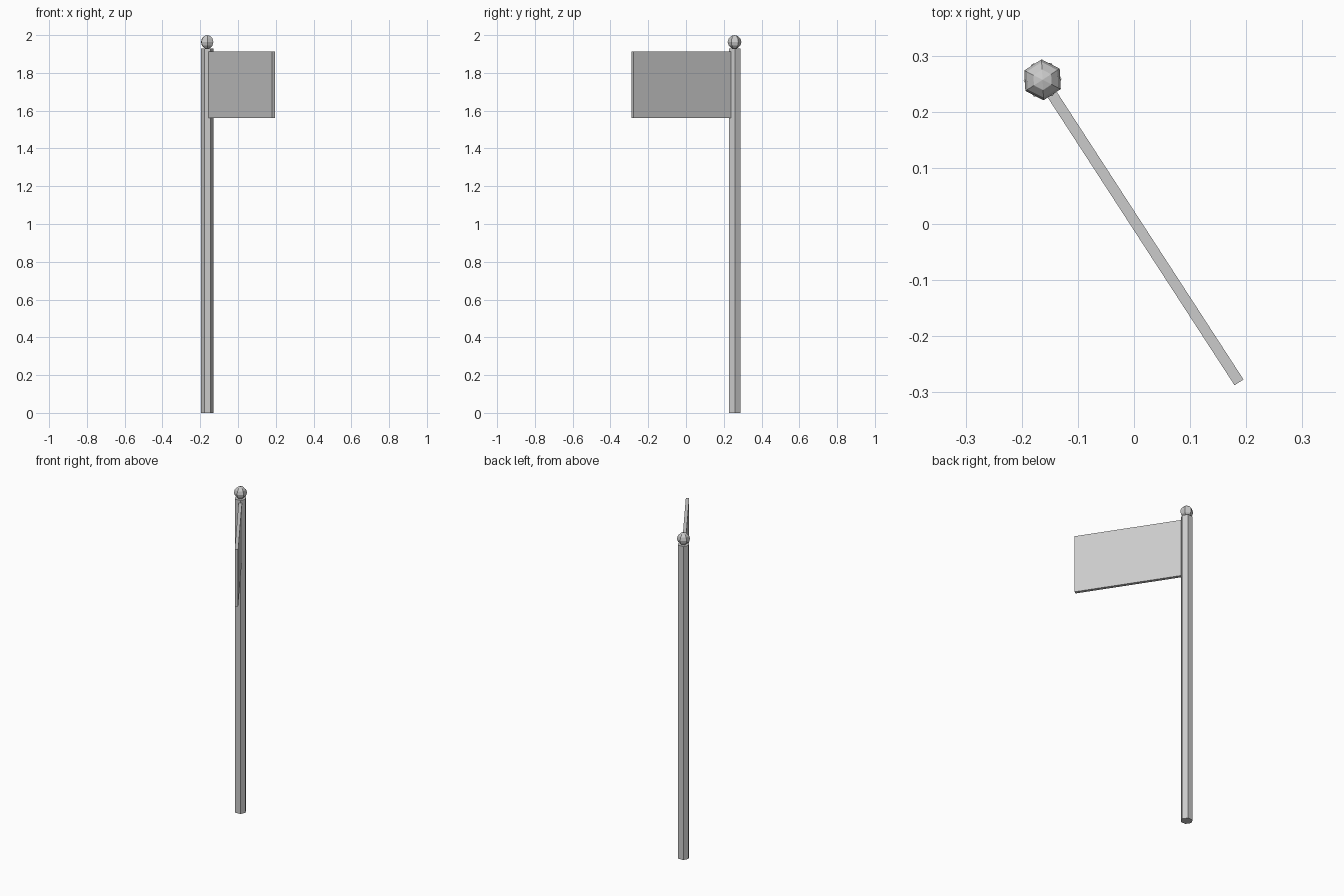
import bpy
from math import radians, cos, sin

if "Cube" in bpy.data.objects:
    bpy.data.objects.remove(bpy.data.objects["Cube"])

YAW = radians(-57)          # direction the flag flies
PX, PY = -0.163, 0.257      # pole axis
POLE_TOP = 1.93

# Hexagonal pole, one corner facing along the flag
bpy.ops.mesh.primitive_cylinder_add(vertices=6, radius=0.034, depth=POLE_TOP,
                                    location=(PX, PY, POLE_TOP / 2))
pole = bpy.context.object
pole.name = "pole"
# cylinder corners start on the y axis, so turn them onto the flag direction
pole.rotation_euler.z = YAW - radians(90)

# Low-poly ball finial
bpy.ops.mesh.primitive_uv_sphere_add(segments=6, ring_count=6, radius=0.0365,
                                     location=(PX, PY, 2.0 - 0.0365))
ball = bpy.context.object
ball.name = "ball_finial"
ball.rotation_euler.z = YAW

# Flat flag board, starting inside the pole
start, end = 0.025, 0.643
z0, z1 = 1.56, 1.913
mid = (start + end) / 2
bpy.ops.mesh.primitive_cube_add(size=1, location=(PX + mid * cos(YAW),
                                                  PY + mid * sin(YAW),
                                                  (z0 + z1) / 2))
flag = bpy.context.object
flag.name = "flag"
flag.scale = (end - start, 0.019, z1 - z0)
flag.rotation_euler.z = YAW
